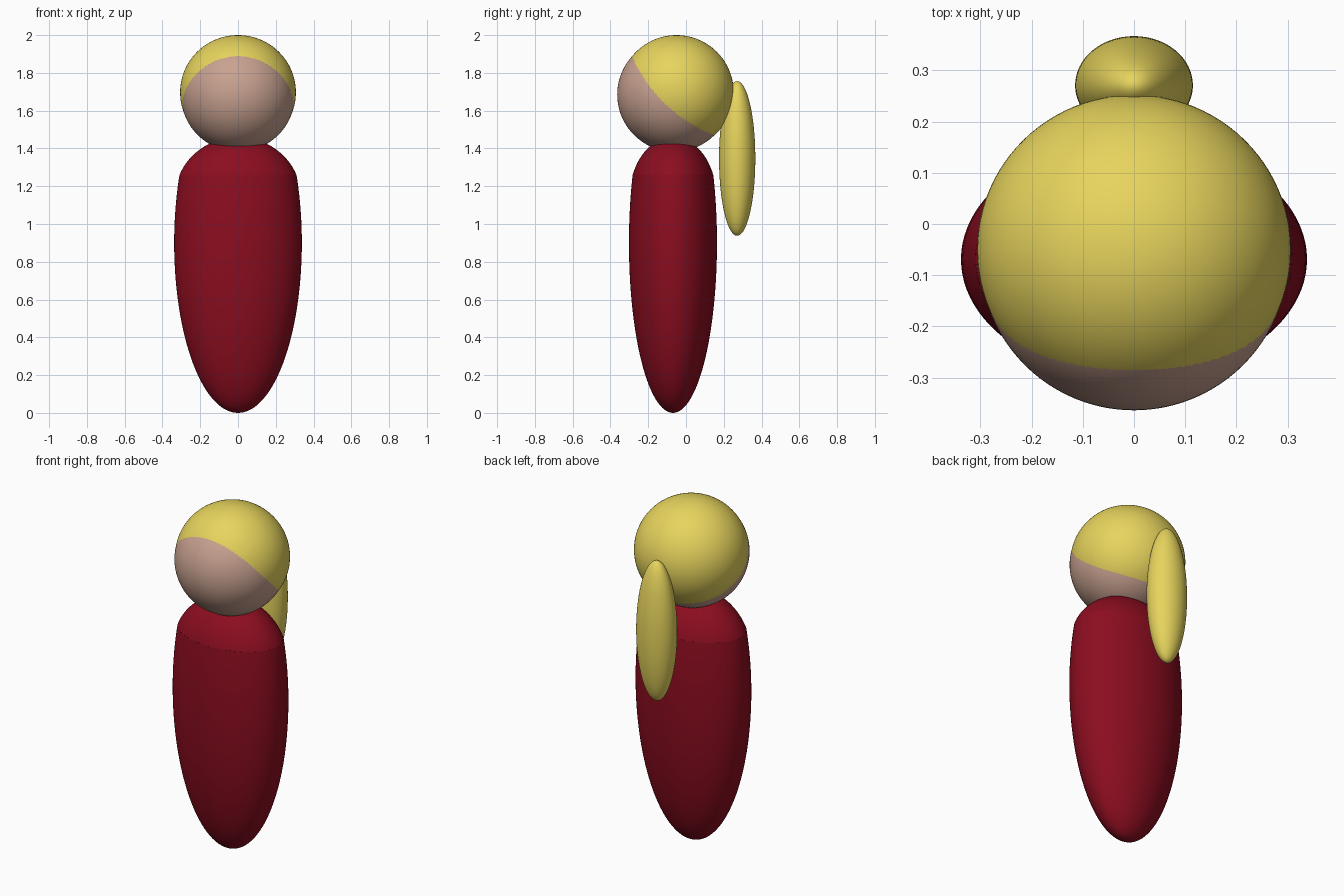
import bpy

if "Cube" in bpy.data.objects:
    bpy.data.objects.remove(bpy.data.objects["Cube"])


def material(name, rgb):
    mat = bpy.data.materials.new(name)
    mat.diffuse_color = (*rgb, 1.0)
    mat.use_nodes = True
    mat.node_tree.nodes["Principled BSDF"].inputs["Base Color"].default_value = mat.diffuse_color
    return mat


HAIR = material("blonde", (0.80, 0.66, 0.11))
SKIN = material("skin", (0.58, 0.36, 0.28))
DRESS = material("dark_red", (0.26, 0.004, 0.014))


def ellipsoid(name, centre, radii, mat, segments=96, rings=64):
    bpy.ops.mesh.primitive_uv_sphere_add(segments=segments, ring_count=rings, radius=1, location=centre)
    ob = bpy.context.object
    ob.name = name
    ob.scale = radii
    bpy.ops.object.transform_apply(location=False, rotation=False, scale=True)
    bpy.ops.object.shade_smooth()
    ob.data.materials.append(mat)
    return ob


# Gown: long body with a rounder shoulder cap cutting through its top
body = ellipsoid("gown_body", (0, -0.069, 0.90), (0.338, 0.233, 0.90), DRESS)
shoulders = ellipsoid("gown_shoulders", (0, -0.069, 1.14), (0.334, 0.230, 0.32), DRESS)

# Keep the body below the shoulder line and the cap above it
import bmesh
for ob, keep_above in ((body, False), (shoulders, True)):
    bm = bmesh.new()
    bm.from_mesh(ob.data)
    cut = 1.26 - ob.location.z
    bmesh.ops.bisect_plane(bm, geom=bm.verts[:] + bm.edges[:] + bm.faces[:],
                           plane_co=(0, 0, cut), plane_no=(0, 0, 1),
                           clear_inner=keep_above, clear_outer=not keep_above)
    bm.to_mesh(ob.data)
    bm.free()

# Head, with the hair as a nearly equal ball shifted up and back
ellipsoid("face", (0, -0.062, 1.685), (0.302, 0.302, 0.302), SKIN)
ellipsoid("hair", (0, -0.0505, 1.697), (0.3065, 0.3029, 0.3029), HAIR)

# Ponytail hanging behind
ellipsoid("ponytail", (0, 0.271, 1.347), (0.115, 0.096, 0.409), HAIR)
